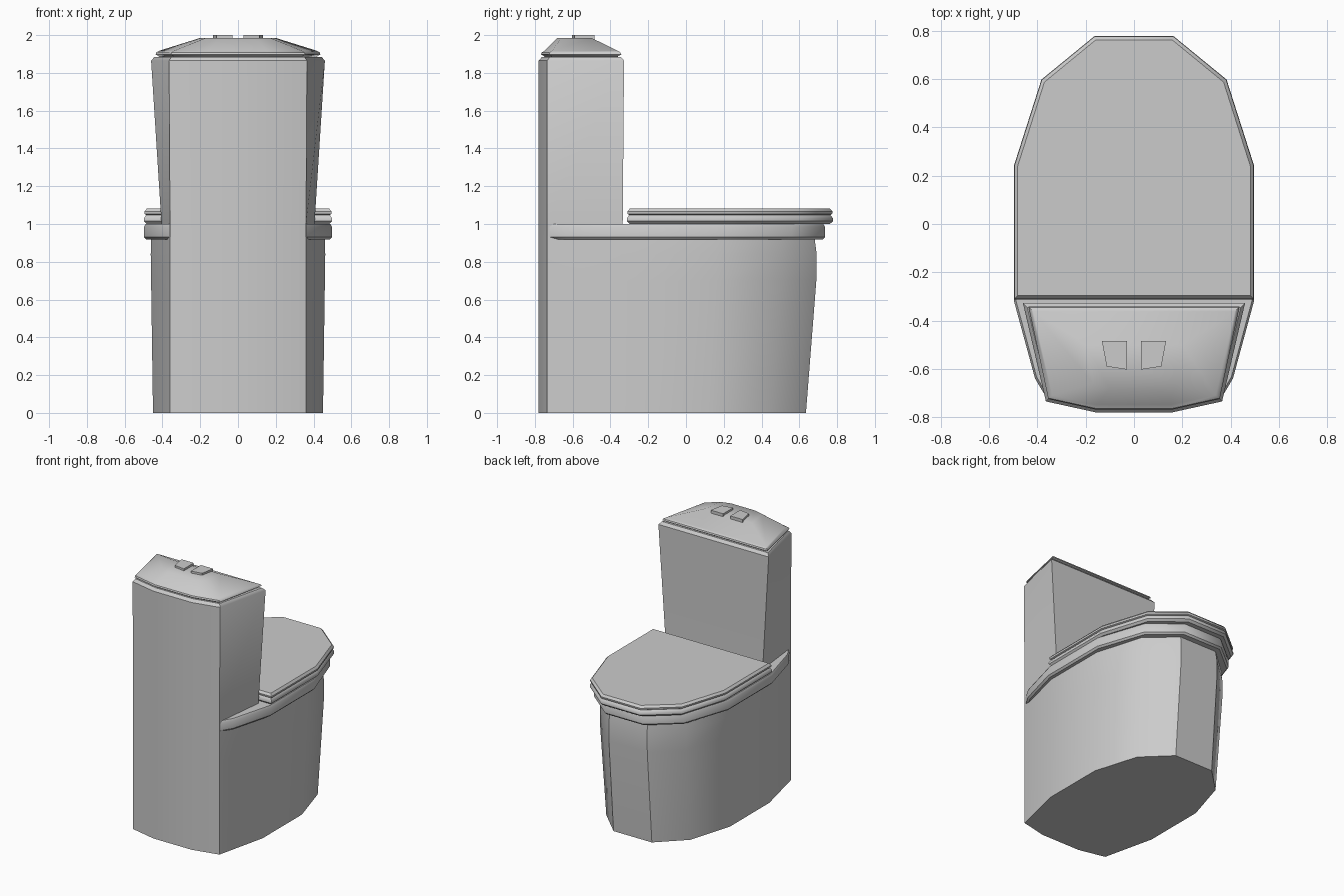
import bpy, bmesh, math

if "Cube" in bpy.data.objects:
    bpy.data.objects.remove(bpy.data.objects["Cube"])


def make(name, rings):
    """Skin a stack of closed rings and cap both ends."""
    bm = bmesh.new()
    loops = [[bm.verts.new(p) for p in ring] for ring in rings]
    n = len(loops[0])
    for a, b in zip(loops, loops[1:]):
        for i in range(n):
            j = (i + 1) % n
            bm.faces.new((a[i], a[j], b[j], b[i]))
    bm.faces.new(loops[0][::-1])
    bm.faces.new(loops[-1])
    bmesh.ops.recalc_face_normals(bm, faces=bm.faces[:])
    me = bpy.data.meshes.new(name)
    bm.to_mesh(me)
    bm.free()
    ob = bpy.data.objects.new(name, me)
    bpy.context.collection.objects.link(ob)
    bpy.ops.object.select_all(action='DESELECT')
    bpy.context.view_layer.objects.active = ob
    ob.select_set(True)
    bpy.ops.object.shade_smooth_by_angle(angle=math.radians(40))
    return ob


def ring(half, z, inset=0.0):
    """Mirror a right-hand outline across x, shrunk inwards by inset."""
    ys = [y for _, y in half]
    xm, y0, y1 = max(x for x, _ in half), min(ys), max(ys)
    c, h = (y0 + y1) / 2, (y1 - y0) / 2
    pts = [(x * (1 - inset / xm), c + (y - c) * (1 - inset / h)) for x, y in half]
    return [(x, y, z) for x, y in pts] + [(-x, y, z) for x, y in reversed(pts)]


# Pedestal and bowl body
foot = [(.16, -.78), (.36, -.735), (.45, -.35), (.45, .12), (.35, .45), (.16, .635)]
mid = [(.16, -.78), (.36, -.735), (.46, -.33), (.46, .16), (.36, .51), (.16, .69)]
neck = [(.16, -.78), (.36, -.735), (.462, -.33), (.462, .16), (.36, .51), (.16, .692)]
top = [(.16, -.78), (.36, -.735), (.46, -.33), (.46, .15), (.355, .50), (.155, .68)]
make("pedestal", [ring(foot, 0), ring(mid, .7), ring(neck, .84), ring(top, .93)])

# Bowl rim
rim = [(.16, -.775), (.355, -.733), (.41, -.64), (.497, -.32), (.497, .2), (.375, .56), (.16, .735)]
make("bowl_rim", [ring(rim, .917, .012), ring(rim, .93), ring(rim, .985), ring(rim, 1.0, .008)])

# Seat ring and closed lid
seat = [(.5, -.315), (.5, .24), (.385, .6), (.165, .78)]
make("seat", [ring(seat, 1.0, .018), ring(seat, 1.015, .002), ring(seat, 1.03, .002),
              ring(seat, 1.045, .012), ring(seat, 1.05, .02)])
make("seat_lid", [ring(seat, 1.045, .02), ring(seat, 1.053, .006), ring(seat, 1.066, .004),
                  ring(seat, 1.082, .018)])

# Cistern, tapering in towards the bottom
low = [(.16, -.78), (.36, -.735), (.405, -.335)]
high = [(.16, -.78), (.365, -.735), (.46, -.328)]
make("cistern", [ring(low, .92), ring(low, 1.0), ring(high, 1.865), ring(high, 1.885, .018)])

# Cistern cover with sloping sides
edge = [(.16, -.768), (.355, -.725), (.437, -.342)]
crown = [(.1, -.68), (.17, -.66), (.2, -.5)]
make("cistern_cover", [ring(edge, 1.88, .022), ring(edge, 1.89, .016), ring(edge, 1.897),
                       ring(edge, 1.908, .004), ring(edge, 1.917, .02), ring(crown, 1.985)])

# Two flush buttons
for side, label in ((-1, "left"), (1, "right")):
    b = [(.03, -.603), (.113, -.59), (.133, -.485), (.03, -.485)]
    make("flush_button_" + label, [[(side * x, y, z) for x, y in b] for z in (1.95, 2.0)])
